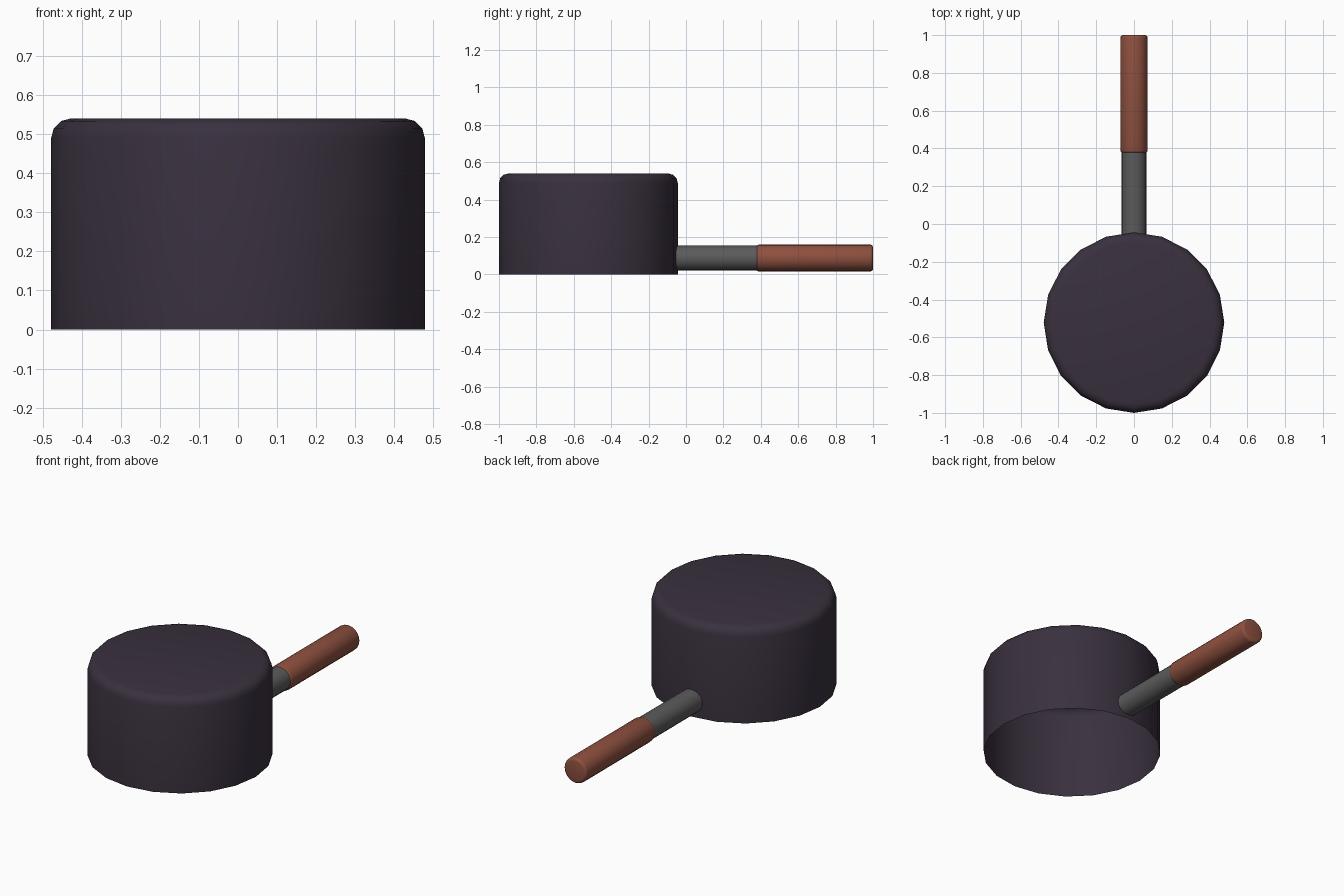
import bpy, bmesh, math
from mathutils import Matrix

if "Cube" in bpy.data.objects:
    bpy.data.objects.remove(bpy.data.objects["Cube"])

SIDES = 20


def material(name, rgb):
    m = bpy.data.materials.new(name)
    m.diffuse_color = (*rgb, 1.0)
    m.use_nodes = True
    m.node_tree.nodes["Principled BSDF"].inputs["Base Color"].default_value = m.diffuse_color
    return m


def arc(cr, cz, rad, a0, a1, steps):
    """Quarter-round profile points as (radius, height)."""
    return [(cr + rad * math.cos(math.radians(a0 + (a1 - a0) * i / steps)),
             cz + rad * math.sin(math.radians(a0 + (a1 - a0) * i / steps)))
            for i in range(steps + 1)]


def lathe(name, profile, mat, matrix, cap_start, cap_end):
    """Spin a (radius, height) profile around z, then place it."""
    bm = bmesh.new()
    rings = [[bm.verts.new((r * math.cos(2 * math.pi * i / SIDES),
                            r * math.sin(2 * math.pi * i / SIDES), z))
              for i in range(SIDES)] for r, z in profile]
    for a, b in zip(rings, rings[1:]):
        for i in range(SIDES):
            j = (i + 1) % SIDES
            bm.faces.new((a[i], a[j], b[j], b[i]))
    if cap_start:
        bm.faces.new(rings[0][::-1])
    if cap_end:
        bm.faces.new(rings[-1])
    bm.transform(matrix)
    me = bpy.data.meshes.new(name)
    bm.to_mesh(me)
    bm.free()
    me.materials.append(mat)
    ob = bpy.data.objects.new(name, me)
    bpy.context.collection.objects.link(ob)
    bpy.ops.object.select_all(action='DESELECT')
    ob.select_set(True)
    bpy.context.view_layer.objects.active = ob
    bpy.ops.object.shade_smooth_by_angle(angle=math.radians(40))
    return ob


pot_mat = material("dark plum metal", (0.041, 0.030, 0.048))
stem_mat = material("grey steel", (0.105, 0.105, 0.105))
grip_mat = material("red brown wood", (0.270, 0.080, 0.050))

# Upside-down pot: thin shell, open underneath, rounded top edge
lathe("pot_shell", [(0.478, 0.0)] + arc(0.428, 0.49, 0.05, 0, 90, 3),
      pot_mat, Matrix.Translation((0, -0.522, 0)), False, True)

# Handle parts lie along +y
along_y = Matrix.Translation((0, 0, 0.088)) @ Matrix.Rotation(-math.pi / 2, 4, 'X')
lathe("handle_stem", [(0.066, -0.06), (0.066, 0.39)], stem_mat, along_y, True, True)
lathe("handle_grip", arc(0.057, 0.39, 0.015, -90, 0, 3) + arc(0.057, 0.985, 0.015, 0, 90, 3),
      grip_mat, along_y, True, True)
